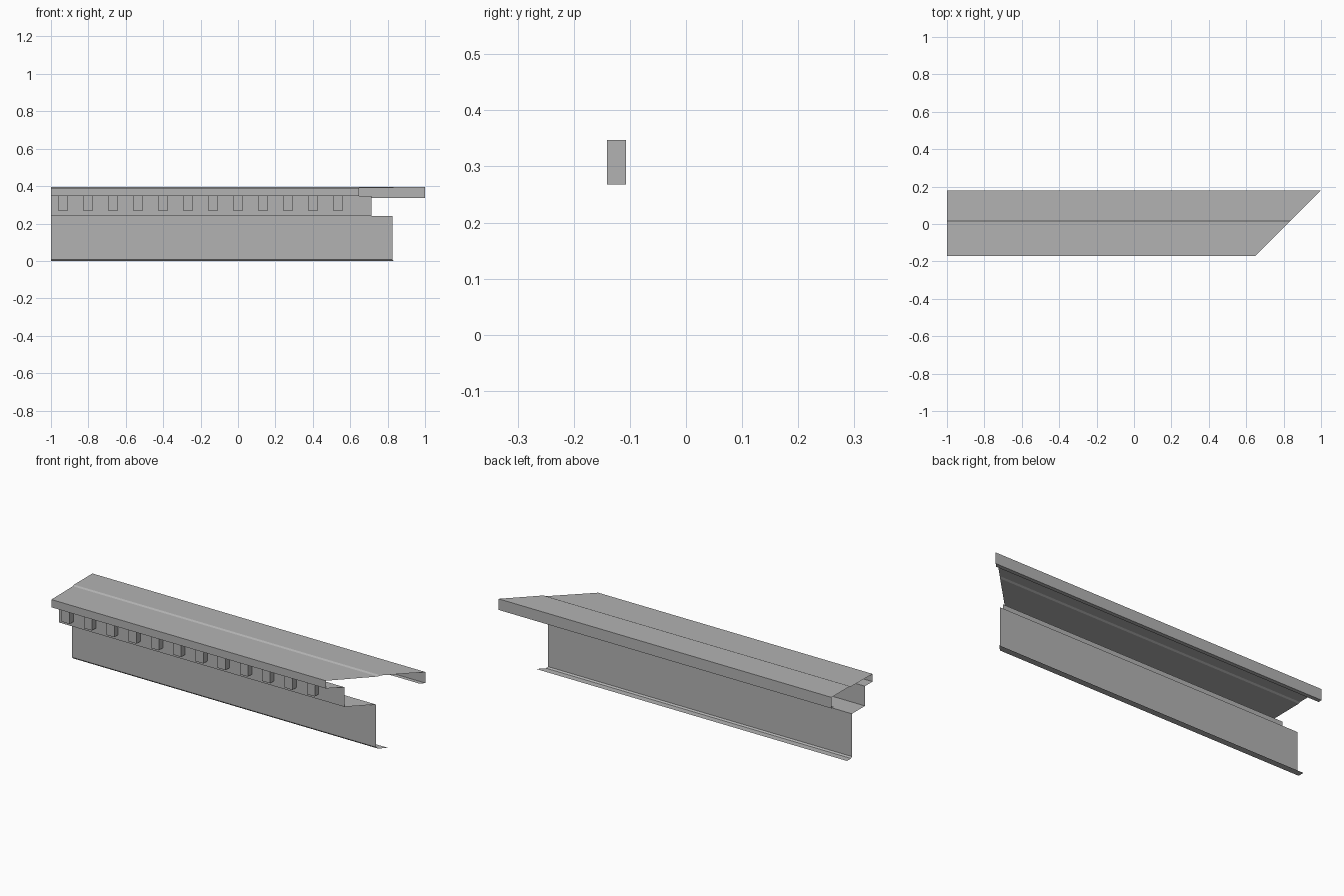
import bpy
import bmesh

cube = bpy.data.objects.get("Cube")
if cube:
    bpy.data.objects.remove(cube, do_unlink=True)

# Single plain grey paint
GREY = (0.45, 0.45, 0.45, 1.0)
paint = bpy.data.materials.new("plain_grey")
paint.use_nodes = True
paint.diffuse_color = GREY
paint.node_tree.nodes["Principled BSDF"].inputs["Base Color"].default_value = GREY

LEFT_END = -1.0
MITRE = 0.82          # the right end is cut at 45 degrees: x = MITRE + y
WALL_Y, FRIEZE_Y, FRONT_Y, BACK_Y = 0.005, -0.107, -0.172, 0.18
SOFFIT_Z, LEDGE_Z = 0.24, 0.347
FRONT_TOP, BACK_TOP = 0.389, 0.396


def add_object(name, bm):
    mesh = bpy.data.meshes.new(name)
    bm.to_mesh(mesh)
    bm.free()
    mesh.materials.append(paint)
    obj = bpy.data.objects.new(name, mesh)
    bpy.context.collection.objects.link(obj)
    return obj


def moulding(name, profile):
    """Thin sheet running along x with a mitred right end."""
    bm = bmesh.new()
    rows = [(bm.verts.new((LEFT_END, y, z)), bm.verts.new((MITRE + y, y, z)))
            for y, z in profile]
    for a, b in zip(rows, rows[1:]):
        bm.faces.new((a[0], a[1], b[1], b[0]))
    return add_object(name, bm)


# Lower wall with its small foot flange turned backwards
moulding("wall_and_foot", [(0.047, 0), (0.012, 0), (WALL_Y, 0.008), (WALL_Y, SOFFIT_Z)])

# Soffit and frieze band that carries the blocks
moulding("frieze", [(WALL_Y, SOFFIT_Z), (FRIEZE_Y, SOFFIT_Z), (FRIEZE_Y, LEDGE_Z)])

# Overhanging ledge and front fascia
moulding("front_fascia", [(FRIEZE_Y, LEDGE_Z), (FRONT_Y, LEDGE_Z), (FRONT_Y, FRONT_TOP)])

# Stepped top sheet
moulding("top_sheet", [(FRONT_Y, FRONT_TOP), (0.012, FRONT_TOP + 0.002),
                       (0.022, BACK_TOP), (BACK_Y, BACK_TOP)])

# Rear fascia with a narrow lip turned inwards
moulding("rear_fascia", [(BACK_Y, BACK_TOP), (BACK_Y, 0.336), (BACK_Y - 0.022, 0.336)])

# Row of dentil blocks under the ledge
DEPTH, WIDTH, BOTTOM = 0.034, 0.048, 0.268
for i in range(12):
    bm = bmesh.new()
    bmesh.ops.create_cube(bm, size=1)
    bmesh.ops.scale(bm, vec=(WIDTH, DEPTH, LEDGE_Z - BOTTOM), verts=bm.verts)
    block = add_object(f"dentil_{i + 1}", bm)
    block.location = (-0.936 + 0.1338 * i, FRIEZE_Y - DEPTH / 2, (LEDGE_Z + BOTTOM) / 2)
